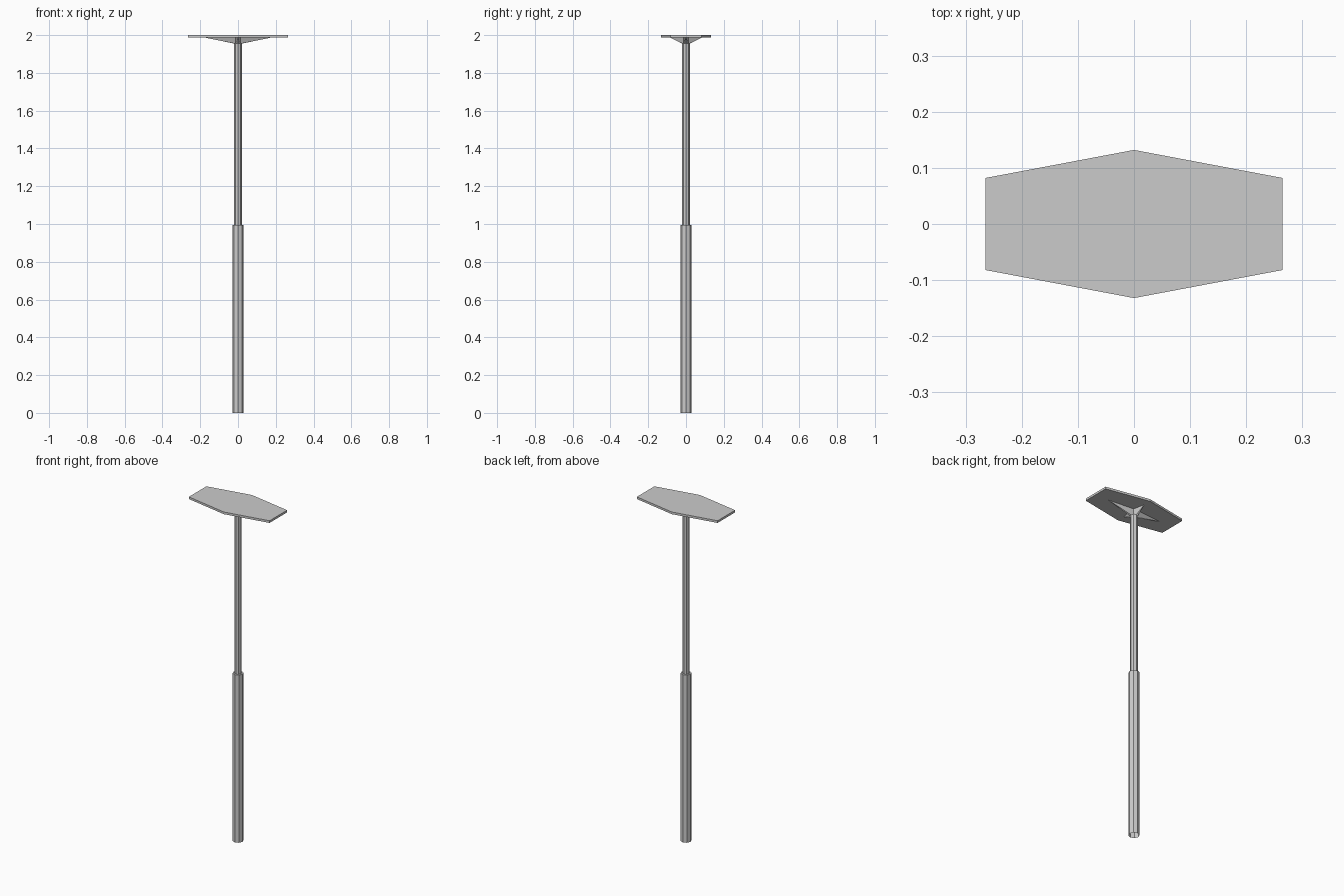
import bpy, math

if "Cube" in bpy.data.objects:
    bpy.data.objects.remove(bpy.data.objects["Cube"])


def mesh_object(name, verts, faces):
    me = bpy.data.meshes.new(name)
    me.from_pydata(verts, [], faces)
    me.update()
    ob = bpy.data.objects.new(name, me)
    bpy.context.collection.objects.link(ob)
    return ob


def prism(name, outline, z0, z1, bottom=True):
    n = len(outline)
    verts = [(x, y, z) for z in (z0, z1) for x, y in outline]
    faces = [(i, (i + 1) % n, (i + 1) % n + n, i + n) for i in range(n)]
    faces.append(tuple(range(n, 2 * n)))
    if bottom:
        faces.append(tuple(reversed(range(n))))
    return mesh_object(name, verts, faces)


def ring(r, n=8):
    return [(r * math.cos(math.tau * i / n), r * math.sin(math.tau * i / n)) for i in range(n)]


# Two-stage octagonal post, lower tube open at the foot
prism("lower_post", ring(0.03), 0.0, 0.995, bottom=False)
prism("upper_post", ring(0.02), 0.995, 1.988, bottom=False)

# Six-sided top plate
prism("top_plate", [(-0.265, -0.082), (0, -0.132), (0.265, -0.082),
                    (0.265, 0.082), (0, 0.132), (-0.265, 0.082)], 1.987, 2.0)

# Four tapered gussets between post and plate
for i, reach in enumerate((0.18, 0.085, 0.18, 0.085)):
    w, top, low = 0.014, 1.988, 1.955
    verts = [(0.014, -w, low), (0.014, w, low), (0.014, w, top), (0.014, -w, top),
             (0.02, 0, low), (reach, 0, top)]
    faces = [(0, 3, 2, 1), (0, 1, 4), (0, 4, 5, 3), (1, 2, 5, 4), (2, 3, 5)]
    gusset = mesh_object(f"gusset_{i + 1}", verts, faces)
    gusset.rotation_euler.z = i * math.pi / 2
